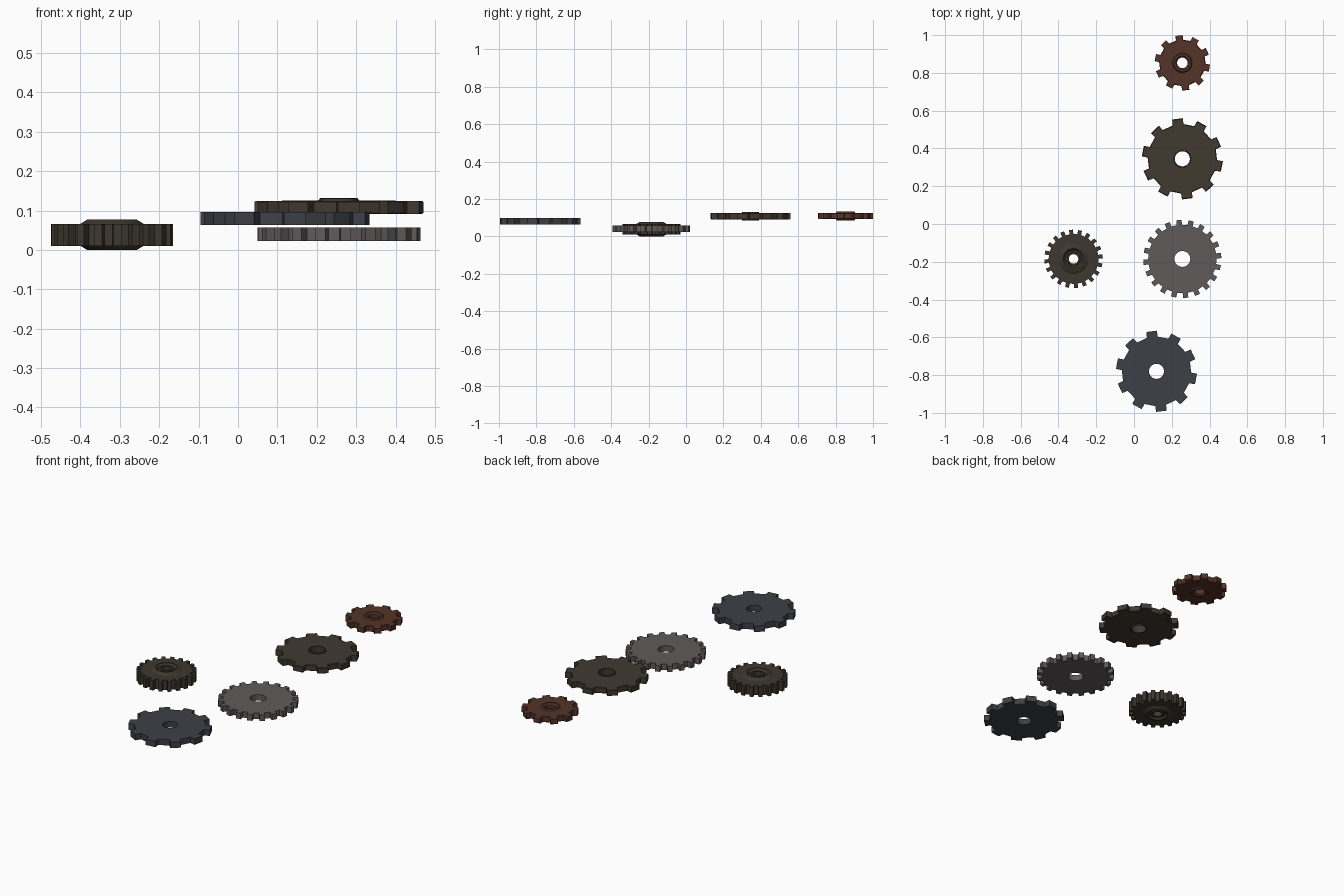
import bpy, bmesh
from math import cos, sin, pi, radians

if "Cube" in bpy.data.objects:
    bpy.data.objects.remove(bpy.data.objects["Cube"])


def material(name, rgb):
    m = bpy.data.materials.new(name)
    m.diffuse_color = (*rgb, 1)
    m.use_nodes = True
    m.node_tree.nodes["Principled BSDF"].inputs["Base Color"].default_value = m.diffuse_color
    return m


def gear(name, loc, teeth, root, tip, phase, section, rgb, base=0.5, top=0.42):
    """Lathe-like loops round the axle; a loop is (radius, z), or ('T', z, scale) for the toothed outline."""
    pitch = 2 * pi / teeth
    pattern = [(-base / 2, root), (-top / 2, tip), (top / 2, tip), (base / 2, root)]
    outline = [(radians(phase) + (i + a) * pitch, r) for i in range(teeth) for a, r in pattern]
    bm = bmesh.new()
    loops = []
    for s in section:
        ring = []
        for a, r in outline:
            rad = r * s[2] if s[0] == 'T' else s[0]
            ring.append(bm.verts.new((rad * cos(a), rad * sin(a), s[1])))
        loops.append(ring)
    n = len(outline)
    for k, lo in enumerate(loops):
        hi = loops[(k + 1) % len(loops)]
        for i in range(n):
            j = (i + 1) % n
            bm.faces.new((lo[i], lo[j], hi[j], hi[i]))
    bmesh.ops.recalc_face_normals(bm, faces=bm.faces)
    me = bpy.data.meshes.new(name)
    bm.to_mesh(me)
    bm.free()
    me.materials.append(material(name + "_metal", rgb))
    ob = bpy.data.objects.new(name, me)
    ob.location = loc
    bpy.context.collection.objects.link(ob)
    return ob


def mirrored(half):
    """Section given for the upper half, from rim to hole; repeated below."""
    return half + [(s[0], -s[1], *s[2:]) for s in reversed(half)]


# small rusty gear with raised hub
gear("small_rust_gear", (0.256, 0.853, 0.109), 10, 0.123, 0.147, 97,
     mirrored([('T', 0.014, 1), ('T', 0.017, 0.97), (0.052, 0.017), (0.047, 0.023),
               (0.036, 0.023), (0.028, 0.015)]), (0.09, 0.034, 0.022))

# large brown gear with thin collar at the hole
gear("large_brown_gear", (0.256, 0.345, 0.108), 10, 0.184, 0.215, 97,
     mirrored([('T', 0.014, 1), ('T', 0.017, 0.98), (0.046, 0.017), (0.045, 0.023),
               (0.040, 0.023)]), (0.052, 0.041, 0.030))

# large flat blue-grey gear
gear("large_blue_gear", (0.119, -0.78, 0.080), 10, 0.184, 0.215, 97,
     mirrored([('T', 0.017, 1), (0.040, 0.017)]), (0.048, 0.051, 0.062))

# fine-toothed grey gear
gear("fine_grey_gear", (0.256, -0.185, 0.040), 20, 0.181, 0.207, 5,
     mirrored([('T', 0.017, 1), (0.042, 0.017)]), (0.115, 0.105, 0.102))

# thick dark pinion with chamfered, dished hub
gear("thick_dark_pinion", (-0.32, -0.185, 0.0385), 20, 0.132, 0.155, 5,
     mirrored([('T', 0.028, 1), (0.080, 0.028), (0.063, 0.0385), (0.055, 0.0385),
               (0.045, 0.028), (0.036, 0.028), (0.034, 0.034), (0.025, 0.034)]),
     (0.047, 0.039, 0.028))
